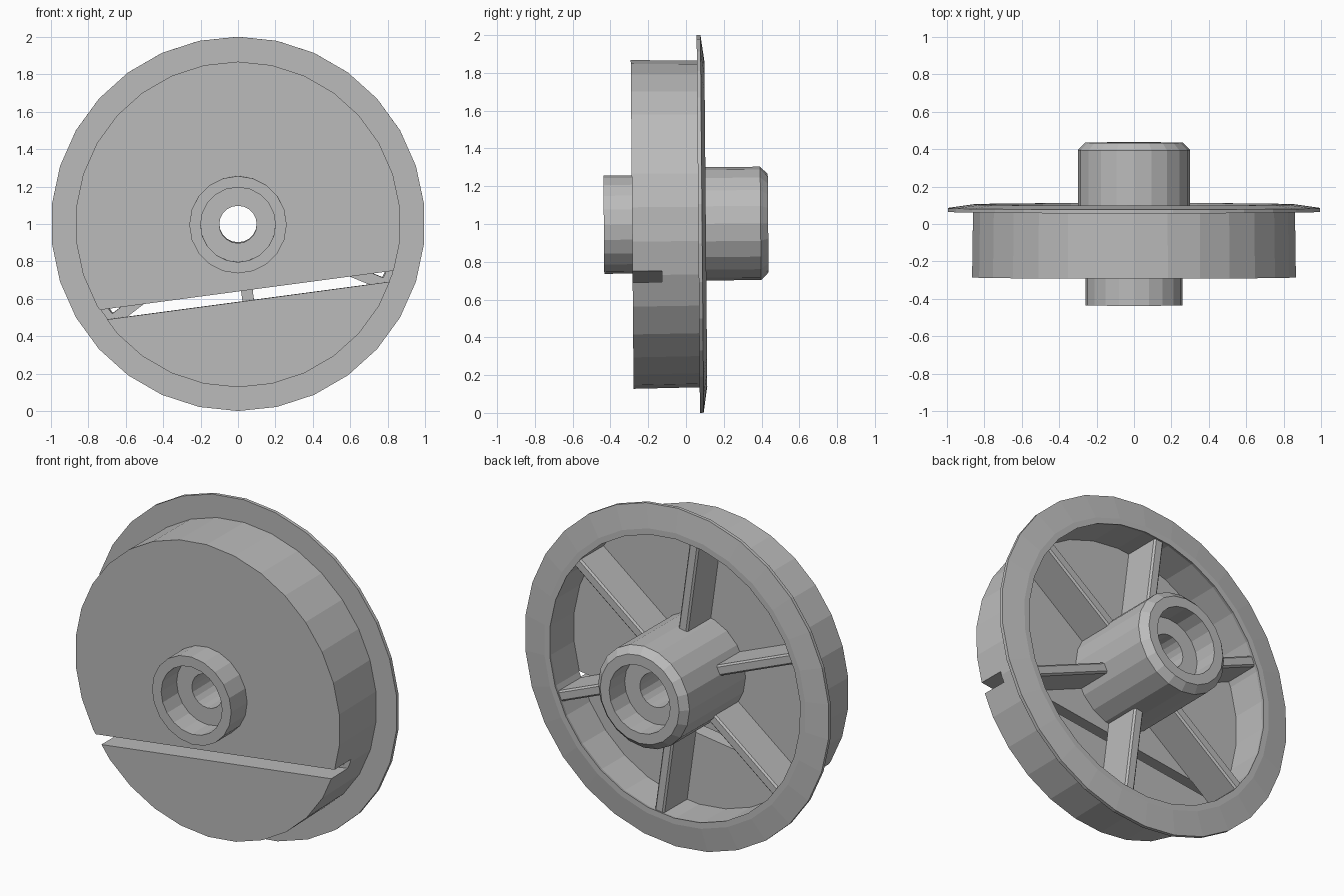
import bpy, bmesh, math
from mathutils import Matrix

cube = bpy.data.objects.get("Cube")
if cube:
    bpy.data.objects.remove(cube, do_unlink=True)

grey = bpy.data.materials.new("plain grey")
grey.use_nodes = True
COLOUR = (0.5, 0.5, 0.5, 1)
grey.diffuse_color = COLOUR
grey.node_tree.nodes["Principled BSDF"].inputs["Base Color"].default_value = COLOUR

# the wheel leans forward very slightly; the ribs and slot are turned round the axle
PLACE = Matrix.Translation((0, 0, 1)) @ Matrix.Rotation(math.radians(0.5), 4, 'X')
TURN = math.radians(-7.6)


def add_object(name, bm):
    bmesh.ops.recalc_face_normals(bm, faces=bm.faces)
    mesh = bpy.data.meshes.new(name)
    bm.to_mesh(mesh)
    bm.free()
    mesh.materials.append(grey)
    obj = bpy.data.objects.new(name, mesh)
    obj.matrix_world = PLACE
    bpy.context.collection.objects.link(obj)
    return obj


def lathe(name, profile, sides):
    """Revolve a closed (radius, y) section round the y axis."""
    bm = bmesh.new()
    rings = []
    for i in range(sides):
        a = math.pi / 2 + math.tau * i / sides
        rings.append([bm.verts.new((r * math.cos(a), y, r * math.sin(a))) for r, y in profile])
    n = len(profile)
    for i in range(sides):
        p, q = rings[i], rings[(i + 1) % sides]
        for j in range(n):
            k = (j + 1) % n
            bm.faces.new((p[j], p[k], q[k], q[j]))
    return add_object(name, bm)


def box(name, x, y, z, angle, bevel=0):
    """Box from (min, max) ranges, turned round the axle."""
    bm = bmesh.new()
    bmesh.ops.create_cube(bm, size=1)
    for v in bm.verts:
        v.co = [r[0] if c < 0 else r[1] for c, r in zip(v.co, (x, y, z))]
    if bevel:
        edges = [e for e in bm.edges
                 if all(abs(v.co.y - y[1]) < 1e-4 for v in e.verts)
                 and abs(e.verts[0].co.x - e.verts[1].co.x) < 1e-4]
        bmesh.ops.bevel(bm, geom=edges, offset=bevel, segments=1, affect='EDGES')
    bm.transform(Matrix.Rotation(angle, 4, 'Y'))
    return add_object(name, bm)


# face plate, tread and tapered flange, open at the back
wheel = lathe("wheel_rim", [
    (0.15, -0.285), (0.87, -0.285), (0.865, 0.065), (1.0, 0.065), (1.0, 0.085),
    (0.86, 0.105), (0.825, 0.105), (0.83, 0.085), (0.83, -0.13), (0.15, -0.13)], 30)

# slot through the face plate, straight across below the hub
cutter = box("slot_cutter", (-1.2, 1.2), (-0.5, -0.129), (-0.411, -0.355), TURN)
cutter.hide_render = True
cut = wheel.modifiers.new("slot", 'BOOLEAN')
cut.operation = 'DIFFERENCE'
cut.solver = 'EXACT'
cut.object = cutter
bpy.context.view_layer.objects.active = wheel
bpy.ops.object.modifier_apply(modifier=cut.name)
bpy.data.objects.remove(cutter, do_unlink=True)

# hub with a counterbored axle hole
lathe("hub", [
    (0.1, -0.29), (0.2, -0.29), (0.2, -0.435), (0.26, -0.435), (0.26, -0.2),
    (0.3, -0.2), (0.3, 0.395), (0.26, 0.435), (0.2, 0.435), (0.2, 0.29), (0.1, 0.29)], 20)

# ribs between hub and rim
for i in range(6):
    box(f"rib_{i + 1}", (-0.031, 0.031), (-0.13, 0.09), (-0.835, -0.25),
        TURN + math.tau * i / 6, 0.01)
